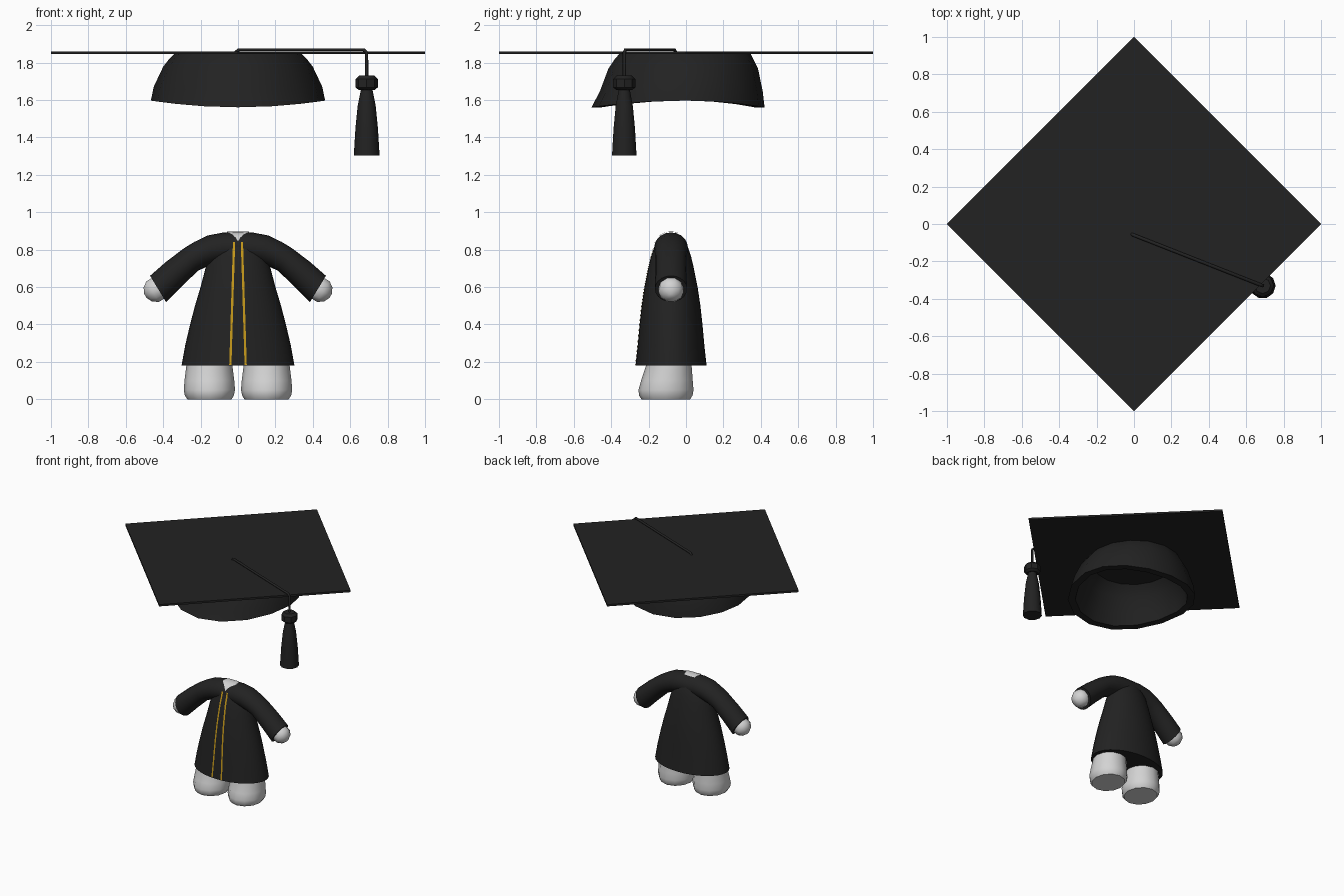
import bpy, bmesh, math
from mathutils import Vector
from mathutils.bvhtree import BVHTree

if "Cube" in bpy.data.objects:
    bpy.data.objects.remove(bpy.data.objects["Cube"])


def material(name, rgb):
    m = bpy.data.materials.new(name)
    m.diffuse_color = (*rgb, 1)
    m.use_nodes = True
    m.node_tree.nodes["Principled BSDF"].inputs["Base Color"].default_value = m.diffuse_color
    return m


BLACK = material("black_cloth", (0.016, 0.016, 0.016))
WHITE = material("pale_body", (0.65, 0.65, 0.65))
GOLD = material("gold_trim", (0.55, 0.31, 0.01))


def build(name, verts, faces, mat, angle=40):
    me = bpy.data.meshes.new(name)
    me.from_pydata([tuple(v) for v in verts], [], faces)
    bm = bmesh.new()
    bm.from_mesh(me)
    bmesh.ops.recalc_face_normals(bm, faces=bm.faces)
    bm.to_mesh(me)
    bm.free()
    me.materials.append(mat)
    ob = bpy.data.objects.new(name, me)
    bpy.context.collection.objects.link(ob)
    if angle:
        bpy.ops.object.select_all(action='DESELECT')
        ob.select_set(True)
        bpy.context.view_layer.objects.active = ob
        bpy.ops.object.shade_smooth_by_angle(angle=math.radians(angle))
    return ob


def loft(name, rings, mat, angle=40, cap=True):
    """Skin a list of closed rings that share a point count."""
    n = len(rings[0])
    faces = [(r * n + i, r * n + (i + 1) % n, (r + 1) * n + (i + 1) % n, (r + 1) * n + i)
             for r in range(len(rings) - 1) for i in range(n)]
    if cap:
        faces += [tuple(range(n)), tuple(range((len(rings) - 1) * n, len(rings) * n))]
    return build(name, [v for r in rings for v in r], faces, mat, angle)


def ring(c, u, v, n):
    """Ellipse around c with half axes u and v."""
    c, u, v = Vector(c), Vector(u), Vector(v)
    return [c + u * math.cos(2 * math.pi * i / n) + v * math.sin(2 * math.pi * i / n)
            for i in range(n)]


def upright(name, profile, x, n, mat, angle=40):
    """Loft of level ellipses: (z, half x, half y, centre y)."""
    return loft(name, [ring((x, y, z), (a, 0, 0), (0, b, 0), n) for z, a, b, y in profile],
                mat, angle)


# Robe body, flaring to the hem
robe = upright("robe_body", [
    (0.18, .302, .190, -.08), (0.29, .282, .178, -.08), (0.40, .256, .168, -.08),
    (0.50, .230, .157, -.08), (0.60, .200, .142, -.08), (0.70, .174, .122, -.08),
    (0.76, .155, .108, -.08), (0.82, .120, .088, -.08), (0.865, .08, .06, -.08),
    (0.887, .035, .025, -.08)], 0, 32, BLACK)
robe_parts = [robe]

for s, side in ((1, "right"), (-1, "left")):
    # Sleeve: centre x, z, axis direction x, z, half height, half depth
    path = [(0, .81, 1, 0, .080, .090), (.07, .812, 1, -.08, .080, .090),
            (.14, .80, .95, -.3, .079, .089), (.20, .775, .89, -.45, .074, .086),
            (.25, .748, .85, -.52, .071, .084), (.34, .672, .82, -.57, .077, .084),
            (.4275, .59, .855, -.52, .082, .086)]
    rings = []
    for x, z, dx, dz, h, d in path:
        up = Vector((-dz * s, 0, dx)).normalized() * h
        rings.append(ring((x * s, -.08, z), (0, d, 0), up, 20))
    robe_parts.append(loft(side + "_sleeve", rings, BLACK))

    # Hand
    levels = [math.radians(a) for a in (-80, -50, -20, 20, 50, 80)]
    axis, perp = Vector((.855 * s, 0, -.52)), Vector((.52 * s, 0, .855))
    loft(side + "_hand", [ring(Vector((.436 * s, -.08, .588)) + axis * .07 * math.sin(a),
                               (0, .072 * math.cos(a), 0), perp * .072 * math.cos(a), 10)
                          for a in levels], WHITE)

    # Leg with a rounded foot
    upright(side + "_leg", [
        (0, .118, .130, -.108), (.02, .131, .143, -.108), (.05, .137, .147, -.107),
        (.10, .133, .138, -.102), (.18, .123, .122, -.092), (.35, .11, .11, -.085)],
        .153 * s, 12, WHITE, 50)

# Surface of the whole robe, used to drape the trim on it
verts, polys = [], []
for ob in robe_parts:
    base = len(verts)
    verts += [v.co.copy() for v in ob.data.vertices]
    polys += [[base + i for i in p.vertices] for p in ob.data.polygons]
tree = BVHTree.FromPolygons(verts, polys)


def drape(name, rows, direction, lift, mat):
    """Thin sheet of point rows cast along direction onto the robe."""
    d, pts = Vector(direction), []
    for row in rows:
        for p in row:
            hit = tree.ray_cast(Vector(p) - d * 2, d)[0]
            pts.append((hit if hit else Vector(p)) - d * lift)
    n = len(rows[0])
    faces = [(r * n + i, r * n + i + 1, (r + 1) * n + i + 1, (r + 1) * n + i)
             for r in range(len(rows) - 1) for i in range(n - 1)]
    return build(name, pts, faces, mat, 60)


# Gold trim either side of the front opening
for s, side in ((1, "right"), (-1, "left")):
    rows = []
    for i in range(31):
        t = i / 30
        z, x = .182 + t * .658, (.041 - .02 * t) * s
        rows.append([(x - .006, 0, z), (x + .006, 0, z)])
    drape(side + "_gold_stripe", rows, (0, 1, 0), .004, GOLD)

# Pale neckline, pointed at the front
rows = []
for i in range(13):
    y = -.163 + i * .01
    w = max(.001, .06 * min(1, (y + .163) / .055)) - max(0, y + .08) * .4
    rows.append([(w * k / 4, y, .8) for k in range(-4, 5)])
drape("neckline", rows, (0, 0, -1), .006, WHITE)

# Mortarboard
loft("cap_board", [ring((0, 0, z), (1, 0, 0), (0, 1, 0), 4) for z in (1.845, 1.86)], BLACK, 0)

# Hollow skull cap: height factor, half width, front reach, back reach
outer = [(0, .466, .505, .42), (.3, .45, .46, .41), (.72, .40, .415, .385),
         (.9, .365, .38, .36), (1, .34, .355, .345)]
inner = [(h * .97, a - .055, f - .055, b - .055) for h, a, f, b in reversed(outer)]
rings = []
for h, a, f, b in outer[::-1] + inner[::-1]:
    r = []
    for i in range(16):
        t = 2 * math.pi * i / 16
        sn = math.sin(t)
        low = 1.597 - .036 * sn * sn
        r.append(Vector((a * math.cos(t), sn * (b if sn > 0 else f), low + (1.848 - low) * h)))
    rings.append(r)
loft("skull_cap", rings, BLACK, 35)

# Cord running over the board and down to the tassel
cu = bpy.data.curves.new("tassel_cord", 'CURVE')
cu.dimensions = '3D'
cu.bevel_depth = .009
cu.bevel_resolution = 1
cu.use_fill_caps = True
sp = cu.splines.new('POLY')
cord = [(-.012, -.055, 1.855), (.005, -.062, 1.869), (.672, -.324, 1.869),
        (.688, -.33, 1.855), (.688, -.33, 1.71)]
sp.points.add(len(cord) - 1)
for p, c in zip(sp.points, cord):
    p.co = (*c, 1)
cu.materials.append(BLACK)
bpy.context.collection.objects.link(bpy.data.objects.new("tassel_cord", cu))

# Tassel knot and skirt
upright("tassel_knot", [(z, r, r, -.33) for z, r in
        ((1.653, .042), (1.668, .06), (1.712, .06), (1.73, .042))], .688, 8, BLACK, 35)
upright("tassel_skirt", [(z, r, r, -.33) for z, r in
        ((1.303, .069), (1.45, .06), (1.57, .048), (1.66, .030))], .688, 10, BLACK, 45)
